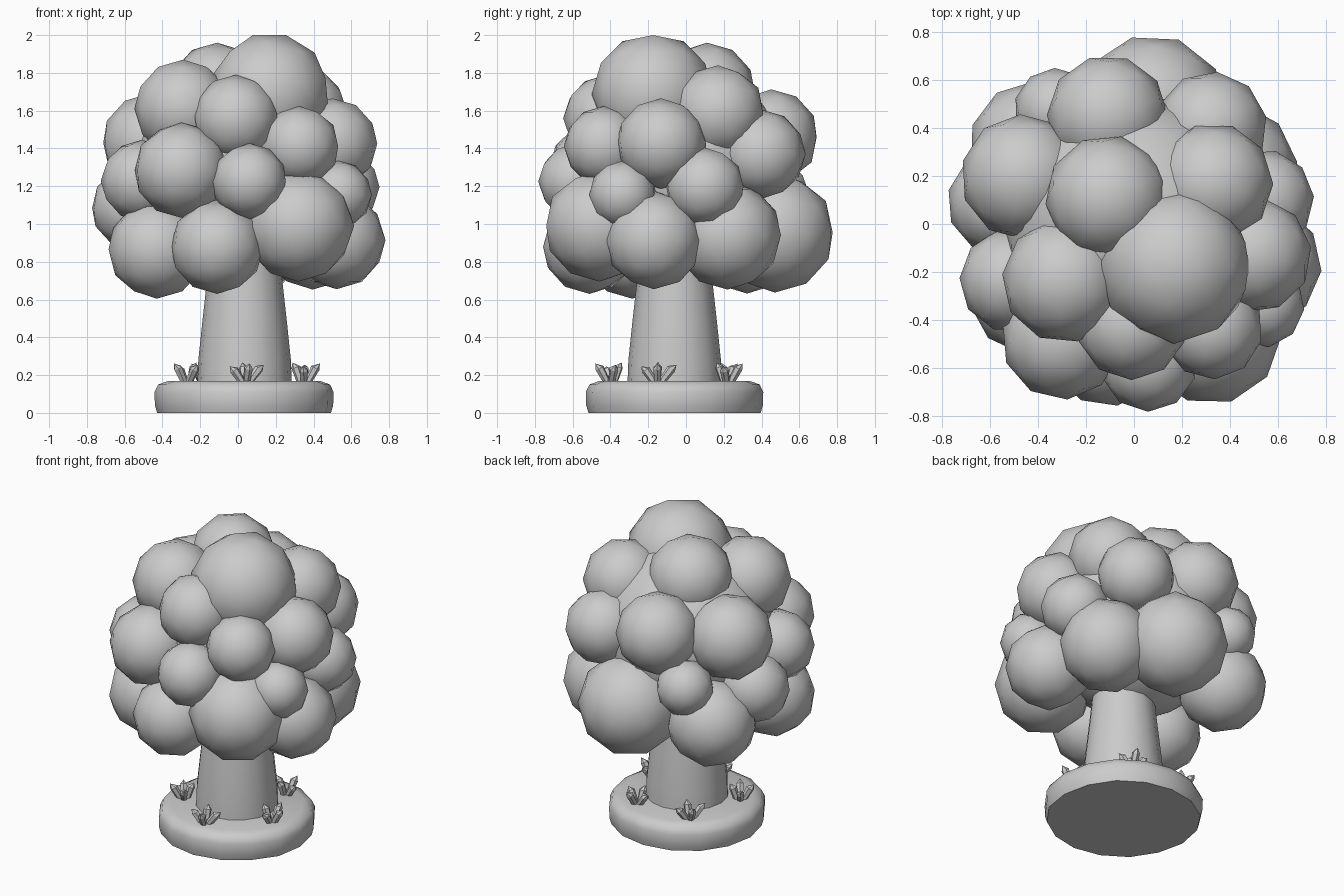
import bpy, bmesh, math, random
from mathutils import Matrix, Vector

if "Cube" in bpy.data.objects:
    bpy.data.objects.remove(bpy.data.objects["Cube"])

random.seed(4)
grey = bpy.data.materials.new("plain_grey")
grey.diffuse_color = (0.6, 0.6, 0.6, 1)
grey.use_nodes = True
grey.node_tree.nodes["Principled BSDF"].inputs["Base Color"].default_value = grey.diffuse_color


def finish(name, bm, angle):
    """Turn a bmesh into a named object, smooth below the given angle."""
    bmesh.ops.recalc_face_normals(bm, faces=bm.faces)
    for f in bm.faces:
        f.smooth = True
    for e in bm.edges:
        e.smooth = e.calc_face_angle(0) < math.radians(angle)
    me = bpy.data.meshes.new(name)
    bm.to_mesh(me)
    bm.free()
    me.materials.append(grey)
    ob = bpy.data.objects.new(name, me)
    bpy.context.collection.objects.link(ob)
    return ob


def lathe(bm, profile, sides, centre, wobble=0.0):
    """Closed stack of rings from (radius, z) pairs."""
    scale = [1 + random.uniform(-wobble, wobble) for _ in range(sides)]
    rings = []
    for r, z in profile:
        ring = []
        for i in range(sides):
            a = math.tau * i / sides
            ring.append(bm.verts.new((centre[0] + r * scale[i] * math.cos(a),
                                      centre[1] + r * scale[i] * math.sin(a), z)))
        rings.append(ring)
    for lo, hi in zip(rings, rings[1:]):
        for i in range(sides):
            j = (i + 1) % sides
            bm.faces.new((lo[i], lo[j], hi[j], hi[i]))
    bm.faces.new(rings[0][::-1])
    bm.faces.new(rings[-1])


CX, CY = 0.035, -0.06

# Rounded base disc
bm = bmesh.new()
lathe(bm, [(0.46, 0), (0.472, 0.04), (0.474, 0.11), (0.455, 0.15), (0.40, 0.17)],
      16, (CX, CY), 0.012)
finish("base", bm, 50)

# Tapered trunk
bm = bmesh.new()
lathe(bm, [(0.25, 0.15), (0.245, 0.28), (0.222, 0.5), (0.202, 0.68), (0.17, 1.0)],
      16, (CX, CY))
finish("trunk", bm, 40)

# Foliage puffs: x, y, z, radius
puffs = [
    # crown
    (0.167, -0.175, 1.688, 0.324), (-0.29, -0.235, 1.61, 0.26),
    (-0.11, 0.11, 1.70, 0.26), (0.33, 0.17, 1.59, 0.25),
    # upper ring
    (-0.01, -0.42, 1.56, 0.23), (0.325, -0.435, 1.412, 0.212),
    (0.50, -0.13, 1.425, 0.24), (0.32, 0.40, 1.37, 0.235),
    (-0.11, 0.45, 1.46, 0.253), (-0.46, 0.195, 1.43, 0.262),
    # middle ring
    (-0.30, -0.48, 1.285, 0.252), (0.06, -0.58, 1.225, 0.202),
    (0.53, -0.335, 1.155, 0.18), (0.54, 0.10, 1.195, 0.21),
    (-0.325, 0.475, 1.165, 0.175), (-0.56, 0.09, 1.085, 0.218),
    (-0.51, -0.235, 1.228, 0.217),
    # lower ring
    (0.32, -0.457, 0.99, 0.295), (-0.11, -0.51, 0.88, 0.25),
    (-0.43, -0.285, 0.865, 0.26), (0.522, -0.17, 0.915, 0.26),
    (0.395, 0.22, 0.94, 0.287), (0.075, 0.47, 0.955, 0.318),
    (-0.415, 0.323, 0.905, 0.273),
]
for i, (x, y, z, r) in enumerate(puffs):
    bm = bmesh.new()
    if i == 0:  # the crown puff leans to one side
        turn = Matrix.Rotation(math.radians(-16), 4, 'Y')
    else:
        turn = Matrix.Rotation(random.uniform(0, math.tau), 4, 'Z')
    bmesh.ops.create_icosphere(bm, subdivisions=2, radius=r,
                               matrix=Matrix.Translation((x, y, z)) @ turn)
    finish(f"foliage_puff_{i + 1}", bm, 60)

# Inner mass closing the gaps between the puffs
bm = bmesh.new()
bmesh.ops.create_icosphere(bm, subdivisions=3, radius=0.54,
                           matrix=Matrix.Translation((0, 0, 1.29)))
finish("foliage_core", bm, 60)


def crystal(bm, pos, lean, heading, height, radius):
    """Six-sided shard with an off-centre pointed tip."""
    mat = (Matrix.Translation(pos) @ Matrix.Rotation(heading, 4, 'Z')
           @ Matrix.Rotation(lean, 4, 'Y'))
    rings = []
    for r, z in ((radius * 0.75, -0.02), (radius, height * 0.72)):
        rings.append([bm.verts.new(mat @ Vector((r * math.cos(math.tau * k / 6),
                                                 r * math.sin(math.tau * k / 6), z)))
                      for k in range(6)])
    tip = bm.verts.new(mat @ Vector((radius * 0.4, 0, height)))
    bm.faces.new(rings[0][::-1])
    for k in range(6):
        j = (k + 1) % 6
        bm.faces.new((rings[0][k], rings[0][j], rings[1][j], rings[1][k]))
        bm.faces.new((rings[1][k], rings[1][j], tip))


# Five clusters of splayed shards around the trunk
spots = [(0.04, -0.40), (0.35, -0.15), (0.20, 0.22), (-0.18, 0.22), (-0.27, -0.18)]
for c, (px, py) in enumerate(spots):
    bm = bmesh.new()
    start = math.atan2(py - CY, px - CX) + 0.25
    for k, (lean, height) in enumerate(((0.5, 0.115), (0.65, 0.12),
                                        (0.3, 0.11), (0.6, 0.105))):
        heading = start + k * math.tau / 4
        pos = (px + 0.02 * math.cos(heading), py + 0.02 * math.sin(heading), 0.165)
        crystal(bm, pos, lean, heading, height, 0.024)
    finish(f"crystal_cluster_{c + 1}", bm, 20)
